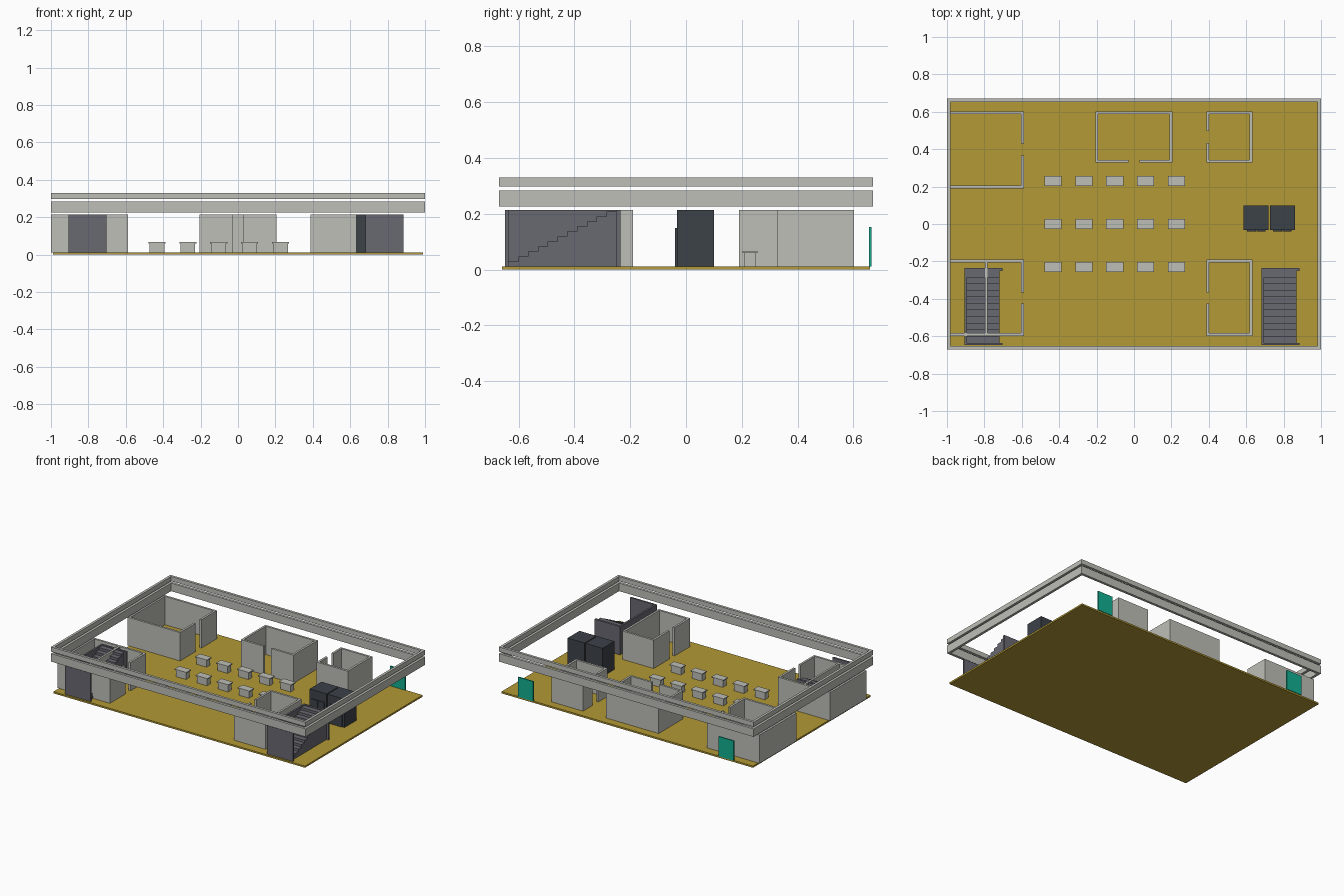
import bpy
import bmesh

cube = bpy.data.objects.get("Cube")
if cube:
    bpy.data.objects.remove(cube, do_unlink=True)


def material(name, rgb):
    m = bpy.data.materials.new(name)
    m.use_nodes = True
    color = (*rgb, 1)
    m.diffuse_color = color
    bsdf = next(n for n in m.node_tree.nodes if n.type == 'BSDF_PRINCIPLED')
    bsdf.inputs["Base Color"].default_value = color
    return m


WALL = material("pale_grey", (0.52, 0.52, 0.48))
FLOOR = material("ochre", (0.45, 0.32, 0.035))
STAIR = material("slate_grey", (0.14, 0.14, 0.165))
SHAFT = material("charcoal", (0.046, 0.054, 0.066))
DOOR = material("teal", (0.006, 0.43, 0.28))

GROUND = 0.012   # top of the floor slab
TOP = 0.213      # top of walls, stairs and lifts
T = 0.015        # wall thickness


def boxes(name, mat, spans, bevel=0):
    """One object from boxes given as (x0, x1, y0, y1, z0, z1)."""
    bm = bmesh.new()
    for x0, x1, y0, y1, z0, z1 in spans:
        verts = bmesh.ops.create_cube(bm, size=1)["verts"]
        for v in verts:
            v.co = (x1 if v.co.x > 0 else x0,
                    y1 if v.co.y > 0 else y0,
                    z1 if v.co.z > 0 else z0)
    mesh = bpy.data.meshes.new(name)
    bm.to_mesh(mesh)
    bm.free()
    mesh.materials.append(mat)
    obj = bpy.data.objects.new(name, mesh)
    bpy.context.collection.objects.link(obj)
    if bevel:
        mod = obj.modifiers.new("Bevel", 'BEVEL')
        mod.width = bevel
        mod.segments = 1
    return obj


def ring(x0, x1, y0, y1, z0, z1, t):
    """Four sides of a rectangular wall loop: left, right, front, back."""
    return {
        "left": (x0, x0 + t, y0, y1, z0, z1),
        "right": (x1 - t, x1, y0, y1, z0, z1),
        "front": (x0 + t, x1 - t, y0, y0 + t, z0, z1),
        "back": (x0 + t, x1 - t, y1 - t, y1, z0, z1),
    }


def room(name, x0, x1, y0, y1, door_side, gap0, gap1, extra=()):
    """Open-topped room with a doorway gap in one wall."""
    sides = ring(x0, x1, y0, y1, GROUND, TOP, T)
    a0, a1, b0, b1, z0, z1 = sides.pop(door_side)
    if door_side in ("left", "right"):
        parts = [(a0, a1, b0, gap0, z0, z1), (a0, a1, gap1, b1, z0, z1)]
    else:
        parts = [(a0, gap0, b0, b1, z0, z1), (gap1, a1, b0, b1, z0, z1)]
    boxes(name, WALL, list(sides.values()) + parts + list(extra))


# Floor slab and the two perimeter bands
boxes("floor", FLOOR, [(-0.988, 0.988, -0.66, 0.66, 0, GROUND)])
for name, z0, z1 in (("lower_band", 0.226, 0.283), ("upper_band", 0.297, 0.33)):
    boxes(name, WALL, ring(-1, 1, -0.67, 0.67, z0, z1, 0.018).values())

# Rooms
partition = (-0.797, -0.783, -0.585, -0.205, GROUND, TOP)
room("back_right_room", -1, -0.588, 0.19, 0.602, "right", 0.365, 0.43)
room("front_right_room", -1, -0.588, -0.598, -0.19, "right", -0.425, -0.365, [partition])
room("middle_room", -0.207, 0.205, 0.328, 0.602, "front", -0.03, 0.03)
room("back_left_room", 0.387, 0.633, 0.328, 0.602, "left", 0.432, 0.497)
room("front_left_room", 0.387, 0.633, -0.598, -0.19, "left", -0.425, -0.365)

# Staircases: solid steps between a side panel and two end panels
STEPS = 11
Y0, Y1 = -0.648, -0.235
for name, x in (("left_stairs", 0.683), ("right_stairs", -0.906)):
    parts = [
        (x, x + 0.013, Y0, Y1, GROUND, TOP),
        (x + 0.013, x + 0.202, Y0, Y0 + 0.012, GROUND, TOP),
        (x + 0.013, x + 0.202, Y1 - 0.015, Y1, GROUND, TOP),
    ]
    start, end = Y0 + 0.012, Y1 - 0.015
    run = (end - start) / STEPS
    rise = (TOP - GROUND) / (STEPS + 0.3)
    for i in range(STEPS):
        y = start + i * run
        parts.append((x + 0.013, x + 0.187, y, y + run,
                      GROUND, GROUND + (i + 1) * rise))
    boxes(name, STAIR, parts)

# Pair of lift shafts with slim doors on the front
for name, x in (("right_lift", 0.586), ("left_lift", 0.726)):
    boxes(name, SHAFT, [(x, x + 0.134, -0.033, 0.1, GROUND, TOP)])
    boxes(name + "_door", SHAFT, [
        (x + 0.017, x + 0.066, -0.039, -0.033, GROUND, 0.15),
        (x + 0.068, x + 0.117, -0.039, -0.033, GROUND, 0.15),
    ])

# Desks in a grid of five by three
for row in range(3):
    for col in range(5):
        x, y = -0.433 + col * 0.165, -0.23 + row * 0.23
        boxes(f"desk_{row}_{col}", WALL, [
            (x - 0.039, x + 0.039, y - 0.02, y + 0.02, GROUND, 0.06),
            (x - 0.046, x + 0.046, y - 0.027, y + 0.027, 0.06, 0.067),
        ])

# Exit doors in the back edge
for name, x in (("right_exit_door", -0.78), ("left_exit_door", 0.795)):
    boxes(name, DOOR, [(x - 0.06, x + 0.06, 0.655, 0.664, GROUND, 0.152)])
